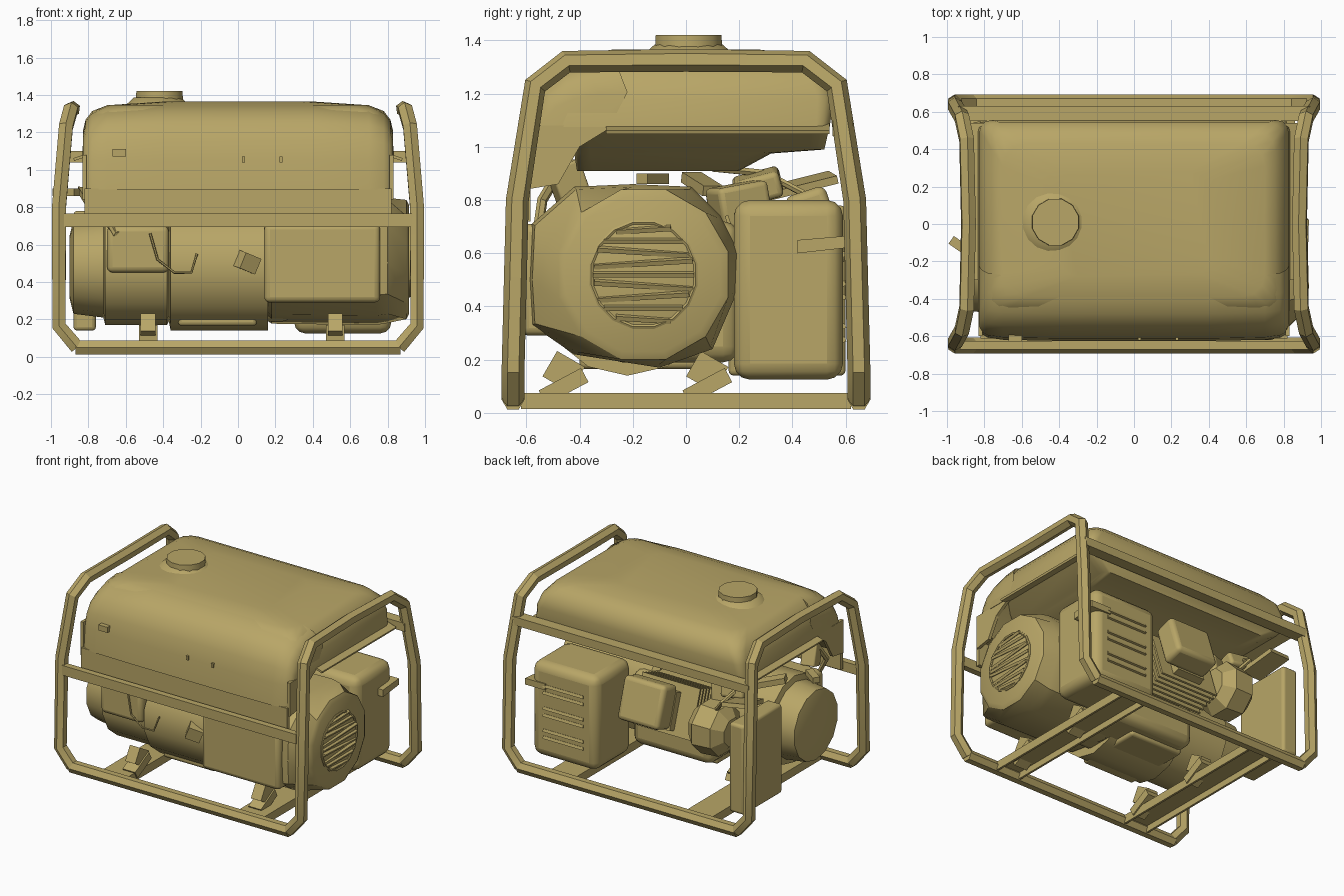
import bpy, bmesh, math
from mathutils import Vector

cube = bpy.data.objects.get("Cube")
if cube:
    bpy.data.objects.remove(cube, do_unlink=True)

OLIVE = bpy.data.materials.new("olive_tan")
OLIVE.use_nodes = True
COLOUR = (0.48, 0.38, 0.135, 1)
OLIVE.diffuse_color = COLOUR
OLIVE.node_tree.nodes["Principled BSDF"].inputs["Base Color"].default_value = COLOUR


def finish(name, mesh, smooth=35):
    mesh.materials.clear()
    mesh.materials.append(OLIVE)
    ob = bpy.data.objects.new(name, mesh)
    bpy.context.collection.objects.link(ob)
    if smooth:
        bpy.ops.object.select_all(action="DESELECT")
        ob.select_set(True)
        bpy.context.view_layer.objects.active = ob
        bpy.ops.object.shade_smooth_by_angle(angle=math.radians(smooth))
    return ob


def box(name, lo, hi, bevel=0, rot=(0, 0, 0)):
    bm = bmesh.new()
    bmesh.ops.create_cube(bm, size=1)
    size = Vector(hi) - Vector(lo)
    bmesh.ops.scale(bm, vec=size, verts=bm.verts)
    mesh = bpy.data.meshes.new(name)
    bm.to_mesh(mesh)
    bm.free()
    ob = finish(name, mesh, 35 if bevel else 0)
    ob.location = (Vector(lo) + Vector(hi)) / 2
    ob.rotation_euler = [math.radians(a) for a in rot]
    if bevel:
        mod = ob.modifiers.new("round", "BEVEL")
        mod.width, mod.segments = bevel, 3
    return ob


def loft(name, rings, smooth=35):
    """Skin a list of equal-length point rings and cap both ends."""
    bm = bmesh.new()
    loops = [[bm.verts.new(p) for p in ring] for ring in rings]
    n = len(loops[0])
    for a, b in zip(loops, loops[1:]):
        for i in range(n):
            j = (i + 1) % n
            bm.faces.new((a[i], a[j], b[j], b[i]))
    bm.faces.new(loops[0][::-1])
    bm.faces.new(loops[-1])
    bmesh.ops.recalc_face_normals(bm, faces=bm.faces)
    mesh = bpy.data.meshes.new(name)
    bm.to_mesh(mesh)
    bm.free()
    return finish(name, mesh, smooth)


def rounded(z, x, y0, y1, r):
    """Rounded rectangle ring at height z, symmetric in x."""
    pts = []
    for k, (cx, cy) in enumerate(((x - r, y1 - r), (r - x, y1 - r),
                                  (r - x, y0 + r), (x - r, y0 + r))):
        for s in range(4):
            a = math.pi / 2 * (k + s / 3)
            pts.append((cx + r * math.cos(a), cy + r * math.sin(a), z))
    return pts


def disc(x, y, z, r, n=12, axis="x"):
    ring = [(r * math.cos(2 * math.pi * (i - .5) / n), r * math.sin(2 * math.pi * (i - .5) / n))
            for i in range(n)]
    return [(x, y + a, z + b) if axis == "x" else (x + a, y + b, z) for a, b in ring]


def tube(name, pts, radius, cyclic=False):
    cu = bpy.data.curves.new(name, "CURVE")
    cu.dimensions = "3D"
    cu.bevel_depth, cu.bevel_resolution, cu.use_fill_caps = radius, 1, True
    sp = cu.splines.new("POLY")
    sp.points.add(len(pts) - 1)
    for p, co in zip(sp.points, pts):
        p.co = (*co, 1)
    sp.use_cyclic_u = cyclic
    tmp = bpy.data.objects.new(name + "_path", cu)
    bpy.context.collection.objects.link(tmp)
    bpy.context.view_layer.update()
    mesh = bpy.data.meshes.new_from_object(tmp.evaluated_get(bpy.context.evaluated_depsgraph_get()))
    bpy.data.objects.remove(tmp, do_unlink=True)
    return finish(name, mesh, 30)


# Tubular frame: two bent side hoops, lower rails and channel beams
half = [(.86, -.65, .05), (.957, -.65, .165), (.957, -.634, .8), (.92, -.567, 1.23), (.895, -.45, 1.32)]
for sx, side in ((1, "left"), (-1, "right")):
    hoop = half + [(.885, 0, 1.325)] + [(x, -y, z) for x, y, z in reversed(half)]
    tube(side + "_hoop", [(sx * x, y, z) for x, y, z in hoop], .043)
    box(side + "_floor_beam", (sx * .54 - .1, -.62, .06), (sx * .54 + .1, .62, .075))
    for off in (-.1, .085):
        box(side + "_beam_flange", (sx * .54 + off, -.62, .015), (sx * .54 + off + .015, .62, .06))
    box(side + "_hood_flange", (sx * .84 - .04, -.3, 1.06), (sx * .84 + .04, .54, 1.075), rot=(0, sx * 18, 0))
for sy, side in ((-1, "front"), (1, "back")):
    tube(side + "_lower_rail", [(-.87, sy * .65, .05), (.87, sy * .65, .05)], .043)
box("front_cross_bar", (-.93, -.67, .695), (.93, -.625, .765))
box("back_cross_bar", (-.94, .55, 1.04), (.94, .63, 1.1))

# Tank hood and its underside
loft("hood", [rounded(1.075, .835, -.5, .54, .05), rounded(1.18, .825, -.5, .555, .06),
              rounded(1.26, .8, -.48, .545, .08), rounded(1.32, .755, -.44, .49, .1),
              rounded(1.345, .7, -.39, .43, .12), rounded(1.365, .4, -.28, .28, .1)], 40)
loft("tank_bottom", [rounded(.91, .55, -.41, .2, .06), rounded(.975, .65, -.42, .32, .06),
                     rounded(.99, .68, -.42, .52, .06), rounded(1.078, .82, -.43, .54, .06)], 50)


# Front cowl: one curved sheet from the apron edge up over the hood
def cowl(x, inset):
    outer = [(-.625, .895), (-.612, 1.05), (-.59, 1.16), (-.55, 1.25), (-.48, 1.31), (-.39, 1.345), (-.28, 1.36)]
    inner = [(-.28, 1.09), (-.42, .99), (-.5, .895)]
    curved = [(y + inset * .4, z - inset * max(0, z - 1.05) / .3) for y, z in outer]
    return [(x, y, z) for y, z in curved + inner]


steps = ((.83, .15), (.815, .09), (.78, .045), (.7, .015), (.4, 0))
loft("front_cowl", [cowl(-x, d) for x, d in steps] + [cowl(x, d) for x, d in reversed(steps)], 45)
box("control_strip", (-.82, -.612, .72), (.82, -.585, .9))
for sx in (-1, 1):
    end = [(-.6, .84), (-.48, .86), (-.4, 1), (-.27, 1.08), (-.6, 1.08)]
    loft("cowl_end", [[(sx * x, y, z) for y, z in end] for x in (.832, .81)], 0)
box("switch", (-.67, -.628, 1.07), (-.6, -.59, 1.11))
for x in (.03, .23):
    box("indicator", (x - .008, -.622, 1.04), (x + .008, -.59, 1.07))

# Fuel cap
loft("cap_neck", [disc(-.43, .01, 1.34, .18, 16, "z"), disc(-.43, .01, 1.385, .13, 16, "z")], 60)
loft("fuel_cap", [disc(-.42, .01, 1.37, .13, 12, "z"), disc(-.42, .01, 1.42, .128, 12, "z")])

# Blower housing, faceted, tapering into the round starter cover
outline = [(.19, .45), (.2, .6), (.13, .74), (.02, .85), (-.2, .86), (-.42, .85),
           (-.58, .71), (-.59, .5), (-.58, .33), (-.42, .22), (-.1, .17), (.1, .24)]


def shell(x, scale):
    return [(x, -.18 + (y + .18) * scale, .52 + (z - .52) * scale) for y, z in outline]


loft("blower_housing", [shell(.14, .9), shell(.18, .98), shell(.74, 1), shell(.8, .97),
                        disc(.9, -.16, .52, .33), disc(.915, -.16, .52, .3)], 32)
tube("grille_ring", disc(.915, -.16, .52, .2, 16), .009, True)
for k in range(9):
    z = (k - 4) * .042
    w = math.sqrt(.2 ** 2 - z * z) * .95
    box("grille_slat", (.905, -.16 - w, .512 + z), (.927, -.16 + w, .53 + z), rot=(k % 3 * 4 - 4, 25, 0))
box("front_engine_cover", (.14, -.62, .29), (.76, -.4, .71), .03)

# Alternator body and end bell
loft("alternator", [disc(x, -.22, .48, r, 14) for x, r in
                    ((-.9, .17), (-.88, .25), (-.72, .27), (-.71, .31), (-.38, .31),
                     (-.37, .29), (-.36, .34), (.16, .34))])
box("terminal_box", (-.7, -.57, .45), (-.37, -.35, .7), .03)
box("crankcase", (-.34, -.3, .19), (.3, .2, .72), .06)
box("oil_sump", (-.32, -.4, .165), (.1, .1, .28), .02)
box("drain_fitting", (0, -.6, .46), (.1, -.52, .55), rot=(10, 20, 30))
tube("front_cable", [(-.47, -.58, .66), (-.43, -.6, .52), (-.34, -.6, .45), (-.25, -.6, .45),
                     (-.22, -.58, .55)], .007)

# Rubber mounts
for x in (-.48, .52):
    for y in (-.46, .08):
        box("mount_foot", (x - .05, y - .09, .07), (x + .05, y + .09, .13), rot=(28, 0, 0))
        box("mount_block", (x - .04, y - .06, .1), (x + .04, y + .06, .21), rot=(-30, 0, 0))

# Finned cylinder and head, leaning up toward the back
for k in range(6):
    y = .2 + k * .033
    z = .56 + k * .012
    box("cooling_fin", (-.34, y, z - .16), (.12, y + .013, z + .19), rot=(18, 0, 0))
box("cylinder_barrel", (-.2, .1, .46), (.02, .44, .72), rot=(18, 0, 0))
box("cylinder_head", (-.2, .41, .54), (.13, .57, .84), .03, (18, 0, 0))

# Muffler box with slotted back
box("muffler", (.3, .18, .125), (.82, .59, .8), .06)
for row in range(3):
    z = .3 + row * .16
    for dz in (-.025, .025):
        box("louvre", (.4, .58, z + dz - .01), (.72, .6, z + dz + .01), rot=(20, 0, 0))
loft("muffler_tab", [[(x, y, z) for y, z in ((.42, .6), (.6, .62), (.6, .665), (.42, .65))]
                     for x in (.7, .86)], 0)

# Air cleaner, side panel and fuel fittings
loft("air_cleaner", [disc(x, .36, .58, r, 8) for x, r in ((-.62, .1), (-.56, .18), (-.42, .19), (-.35, .12))], 0)
box("side_panel", (-.88, .16, .14), (-.76, .6, .78), .02)
box("carburettor", (-.55, .1, .7), (-.38, .3, .86), .02, (10, 0, 20))
box("intake_elbow", (-.7, .18, .8), (-.52, .36, .9), .02, (15, 8, 0))
box("linkage_plate", (-.84, .3, .84), (-.66, .56, .87), rot=(14, 6, 10))
box("control_arm", (-.82, .02, .84), (-.62, .1, .88), rot=(0, 15, 25))
box("fuel_valve", (-.74, -.5, .78), (-.64, -.38, .94), .01, (20, 0, 15))
box("choke_lever", (-.99, -.15, .86), (-.85, -.1, .9), rot=(0, 0, -35))
tube("fuel_line", [(-.6, .1, .92), (-.65, .3, .9), (-.6, .45, .82), (-.5, .4, .7)], .015)
tube("wiring_loom", [(-.7, -.45, .95), (-.74, -.54, .8), (-.66, -.56, .66), (-.5, -.5, .68)], .02)
